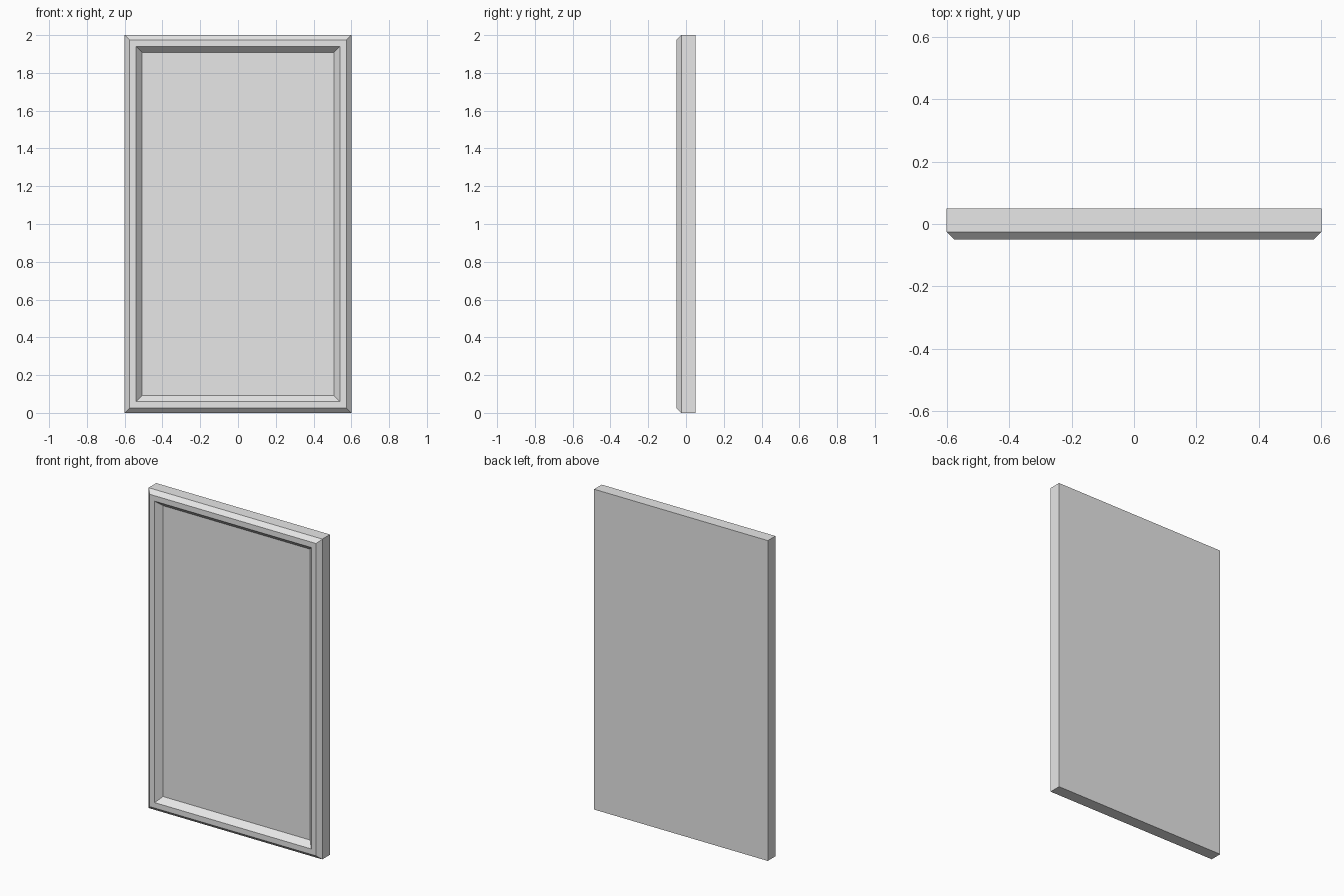
import bpy
import bmesh

cube = bpy.data.objects.get("Cube")
if cube:
    bpy.data.objects.remove(cube, do_unlink=True)

HALF_WIDTH, HEIGHT = 0.6, 2.0

# Single light grey finish
grey = bpy.data.materials.new("light_grey")
grey.use_nodes = True
grey.diffuse_color = (0.8, 0.8, 0.8, 1)
grey.node_tree.nodes["Principled BSDF"].inputs["Base Color"].default_value = (0.8, 0.8, 0.8, 1)

# Frame profile from back to recess: (inset from the outline, y)
PROFILE = [(0, 0.05), (0, -0.025), (0.025, -0.05), (0.059, -0.05), (0.092, -0.014)]


def rectangle(bm, inset, y):
    x, low, high = HALF_WIDTH - inset, inset, HEIGHT - inset
    return [bm.verts.new((px, y, pz))
            for px, pz in ((-x, low), (x, low), (x, high), (-x, high))]


# Panel: mitred rings joined in order, closed by the back and the recessed face
bm = bmesh.new()
rings = [rectangle(bm, inset, y) for inset, y in PROFILE]
for a, b in zip(rings, rings[1:]):
    for i in range(4):
        j = (i + 1) % 4
        bm.faces.new((a[i], a[j], b[j], b[i]))
bm.faces.new(rings[0][::-1])
bm.faces.new(rings[-1])
bmesh.ops.recalc_face_normals(bm, faces=bm.faces)

mesh = bpy.data.meshes.new("framed_panel")
bm.to_mesh(mesh)
bm.free()
mesh.materials.append(grey)
panel = bpy.data.objects.new("framed_panel", mesh)
bpy.context.collection.objects.link(panel)
